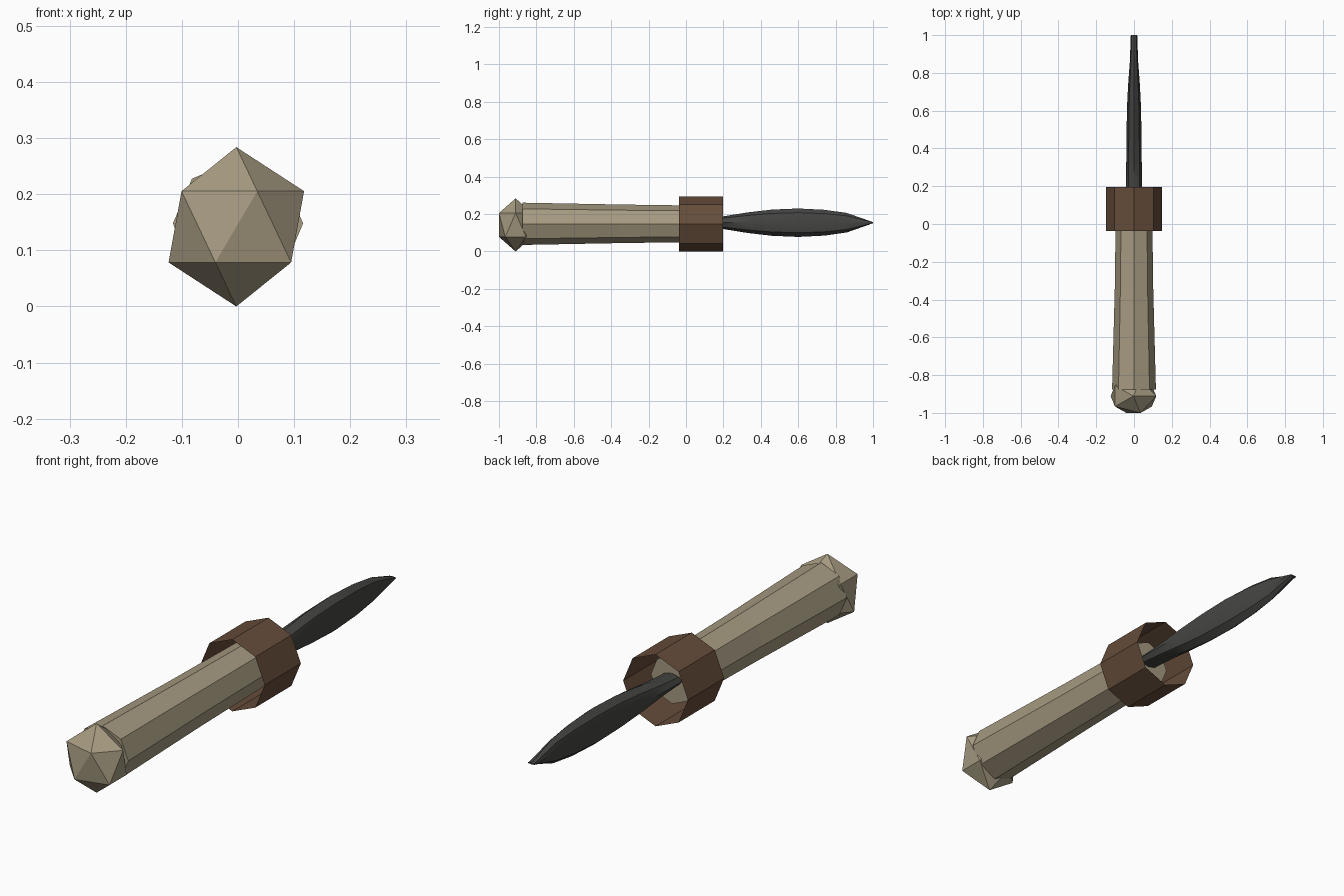
import bpy, bmesh, math

if "Cube" in bpy.data.objects:
    bpy.data.objects.remove(bpy.data.objects["Cube"])


def material(name, color):
    m = bpy.data.materials.new(name)
    m.diffuse_color = (*color, 1)
    m.use_nodes = True
    m.node_tree.nodes["Principled BSDF"].inputs["Base Color"].default_value = m.diffuse_color
    return m


tan = material("tan", (0.38, 0.325, 0.22))
brown = material("brown", (0.13, 0.073, 0.042))
grey = material("dark_grey", (0.06, 0.062, 0.056))


def finish(bm, name, mat):
    mesh = bpy.data.meshes.new(name)
    bm.to_mesh(mesh)
    bm.free()
    obj = bpy.data.objects.new(name, mesh)
    bpy.context.collection.objects.link(obj)
    mesh.materials.append(mat)
    return obj


def smooth(obj, degrees):
    bpy.ops.object.select_all(action='DESELECT')
    obj.select_set(True)
    bpy.context.view_layer.objects.active = obj
    bpy.ops.object.shade_smooth_by_angle(angle=math.radians(degrees))


def loft(name, stations, mat, zc, caps=True, sides=8):
    """Skin elliptical rings given as (y, x radius, z radius)."""
    bm = bmesh.new()
    rings = []
    for y, rx, rz in stations:
        rings.append([bm.verts.new((rx * math.cos(2 * math.pi * i / sides), y,
                                    zc + rz * math.sin(2 * math.pi * i / sides)))
                      for i in range(sides)])
    for a, b in zip(rings, rings[1:]):
        for i in range(sides):
            j = (i + 1) % sides
            bm.faces.new((a[i], b[i], b[j], a[j]))
    if caps:
        bm.faces.new(rings[0])
        bm.faces.new(rings[-1][::-1])
        bmesh.ops.recalc_face_normals(bm, faces=bm.faces)
    return finish(bm, name, mat)


# Tapered octagonal handle, ending inside the collar
loft("handle", [(-0.875, 0.116, 0.113), (-0.35, 0.102, 0.103),
                (0.09, 0.096, 0.097)], tan, 0.148)

# Open octagonal collar
loft("collar", [(-0.037, 0.147, 0.147), (0.197, 0.147, 0.147)],
     brown, 0.147, caps=False)

# Slim leaf-shaped blade with a chisel tip
blade = loft("blade", [(0.09, 0.045, 0.022), (0.2, 0.043, 0.034),
                       (0.33, 0.041, 0.055), (0.46, 0.039, 0.07),
                       (0.6, 0.038, 0.076), (0.74, 0.031, 0.069),
                       (0.86, 0.022, 0.052), (1.0, 0.017, 0.003)], grey, 0.154)
smooth(blade, 30)

# Faceted pommel, flattened along the handle
bm = bmesh.new()
bmesh.ops.create_icosphere(bm, subdivisions=1, radius=1)
for v in bm.verts:
    v.co = (v.co.x * 0.135 - 0.003, v.co.y * 0.105 - 0.911, v.co.z * 0.142 + 0.142)
pommel = finish(bm, "pommel", tan)
smooth(pommel, 30)
